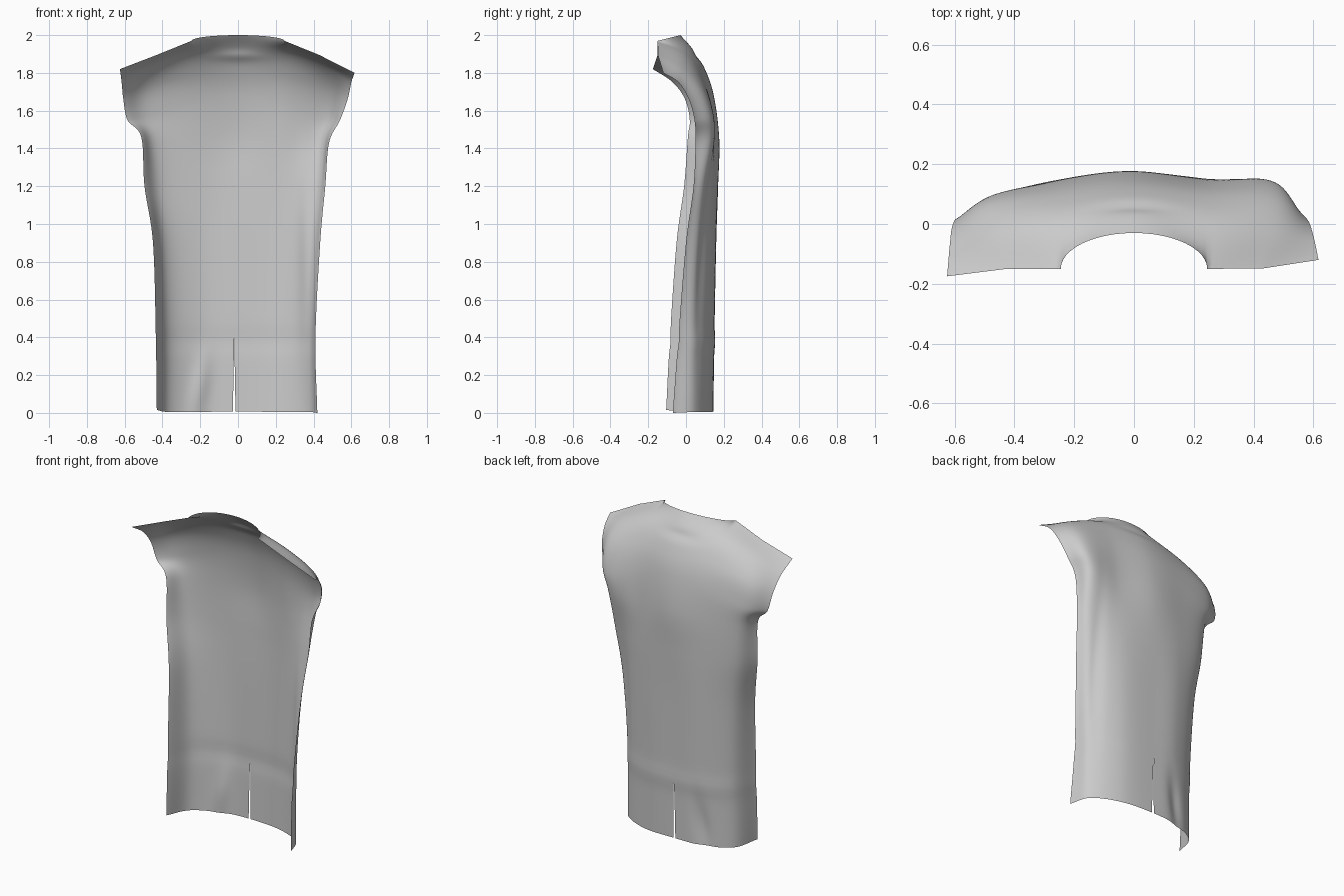
import bpy, bmesh, math
from mathutils import Vector

if "Cube" in bpy.data.objects:
    bpy.data.objects.remove(bpy.data.objects["Cube"])

# Guide curves running from hem to shoulder / neckline
edge_left = [(-.43, -.105, .015), (-.435, -.085, .4), (-.45, -.05, .9), (-.495, -.01, 1.2), (-.512, .01, 1.46),
             (-.585, .02, 1.55), (-.607, -.005, 1.66), (-.616, -.07, 1.75), (-.625, -.175, 1.82)]
edge_right = [(.42, -.07, 0), (.41, -.04, .4), (.435, 0, .9), (.462, .04, 1.2), (.482, .05, 1.43),
              (.54, .045, 1.55), (.58, .015, 1.66), (.6, -.04, 1.75), (.617, -.12, 1.8)]
outer = [(.37, .05, .005), (.365, .06, .4), (.38, .08, .9), (.41, .1, 1.2), (.435, .115, 1.45),
         (.47, .11, 1.58), (.48, .07, 1.72), (.465, -.02, 1.83), (.43, -.15, 1.895)]
inner = [(.2, .13, .005), (.2, .137, .4), (.21, .148, .9), (.22, .153, 1.2), (.23, .15, 1.45),
         (.24, .13, 1.65), (.25, .085, 1.79), (.25, 0, 1.905), (.245, -.15, 1.97)]
centre = [(-.02, .145, .008), (-.02, .15, .4), (-.018, .16, .9), (-.015, .17, 1.2), (-.01, .176, 1.45),
          (-.005, .147, 1.68), (0, .1, 1.82), (0, .04, 1.92), (0, -.03, 2)]


def spline(pts, t):
    """Smooth curve through the points, t measured in point indices."""
    p = [2 * pts[0] - pts[1]] + pts + [2 * pts[-1] - pts[-2]]
    i = min(int(t), len(pts) - 2)
    f = t - i
    a, b, c, d = p[i:i + 4]
    return .5 * (2 * b + (c - a) * f + (2 * a - 5 * b + 4 * c - d) * f * f
                 + (3 * b - a - 3 * c + d) * f ** 3)


def side(points, sx, bulge):
    """Mirrored guide with uneven fullness beside the armhole."""
    return [Vector((x * sx, y + bulge * math.exp(-((z - 1.5) / .22) ** 2), z)) for x, y, z in points]


guides = [side(edge_left, 1, 0), side(outer, -1, -.015), side(inner, -1, 0), side(centre, 1, 0),
          side(inner, 1, 0), side(outer, 1, .03), side(edge_right, 1, 0)]
tops = [g[-1] for g in guides]


def top_edge(u):
    """Straight shoulder seams with a round neckline between them."""
    if 2 <= u <= 4:
        a = (u - 3) * math.pi / 2
        return Vector((.245 * math.sin(a), -.15 + .12 * math.cos(a), 1.97 + .03 * math.cos(a)))
    i = min(int(u), 5)
    return tops[i].lerp(tops[i + 1], u - i)


ROWS, COLS = 96, 72


def surface(u, v):
    p = spline([spline(g, v) for g in guides], u)
    w = max(0, (v - 7) / 1) ** 1.5
    p += w * (top_edge(u) - spline(tops, u))
    # Hem fold, hem crease and drape beside the right armhole
    fold = math.exp(-((p.x + .19 - .15 * (p.z - .2)) / .045) ** 2 - ((p.z - .14) / .16) ** 2)
    crease = math.exp(-((p.z - .38) / .05) ** 2)
    drape = math.exp(-((p.x - .36) / .035) ** 2 - ((p.z - .8) / .45) ** 2)
    collar = math.exp(-(p.x / .13) ** 2 - ((p.z - 1.89) / .025) ** 2)
    p.y += -.016 * fold + .005 * crease - .012 * drape - .008 * collar
    return p


# Back panel, with doubled centre vertices where the vent opens
bm = bmesh.new()
grid = []
for r in range(ROWS + 1):
    row_l, row_r = [], []
    for c in range(COLS + 1):
        p = surface(6 * c / COLS, 8 * r / ROWS)
        vert = bm.verts.new(p)
        other = vert
        if c == COLS // 2 and p.z < .4:
            gap = .007 * (1 - p.z / .42)
            vert.co.x -= gap
            other = bm.verts.new(p + Vector((gap, 0, 0)))
        row_l.append(vert)
        row_r.append(other)
    grid.append((row_l, row_r))
for r in range(ROWS):
    for c in range(COLS):
        (l0, r0), (l1, r1) = grid[r], grid[r + 1]
        bm.faces.new((r0[c + 1], r0[c], r1[c], r1[c + 1]) if c == COLS // 2
                     else (l0[c + 1], l0[c], l1[c], l1[c + 1]))
# Faces right of the vent start on the right-hand copies of the centre vertices
mesh = bpy.data.meshes.new("vest_back_panel")
bm.to_mesh(mesh)
bm.free()
mesh.shade_smooth()
panel = bpy.data.objects.new("vest_back_panel", mesh)
bpy.context.collection.objects.link(panel)
